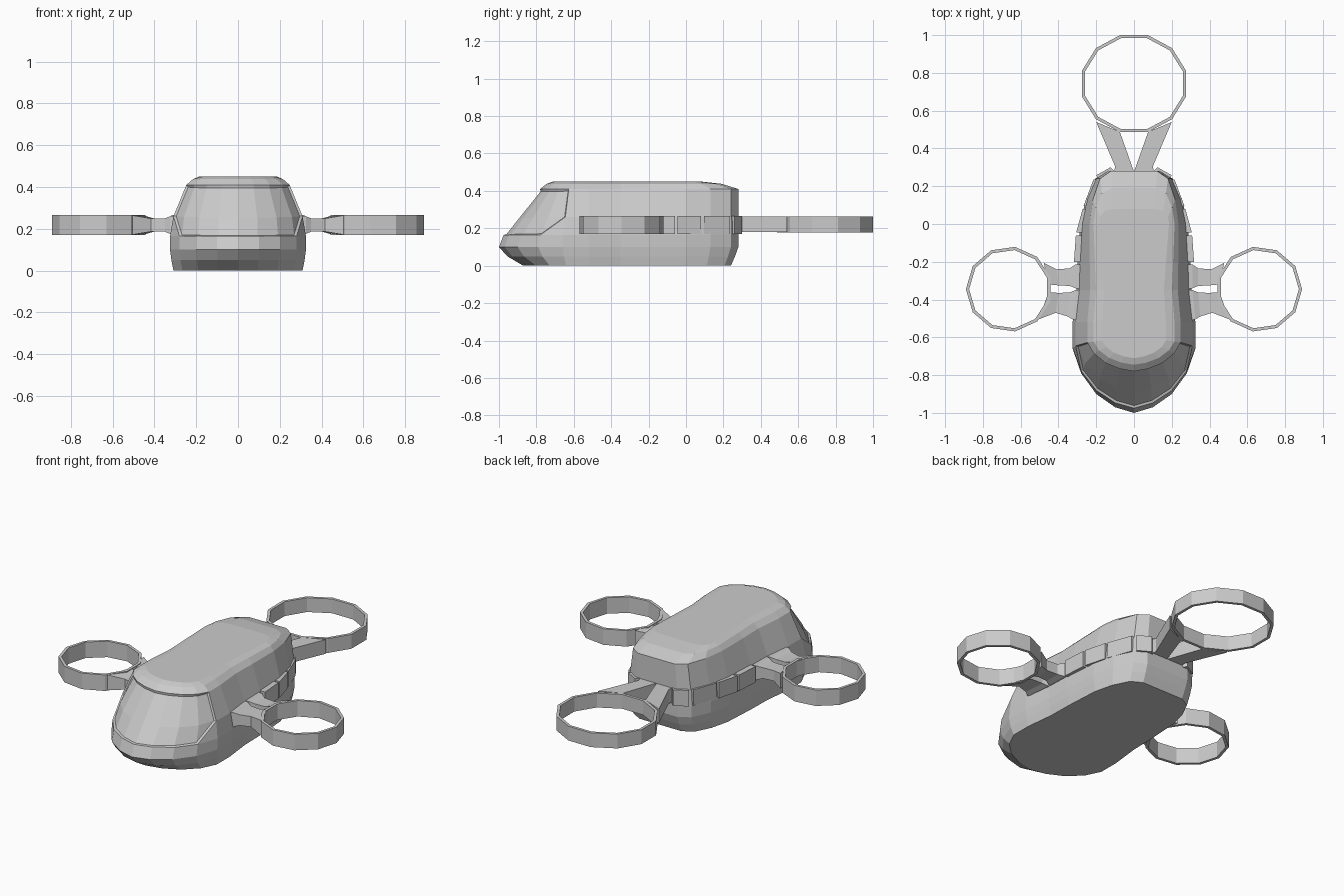
import bpy, bmesh
from math import cos, sin, pi

if "Cube" in bpy.data.objects:
    bpy.data.objects.remove(bpy.data.objects["Cube"])


def finish(bm, name, mirror=False):
    bmesh.ops.recalc_face_normals(bm, faces=bm.faces[:])
    me = bpy.data.meshes.new(name)
    bm.to_mesh(me)
    bm.free()
    ob = bpy.data.objects.new(name, me)
    bpy.context.collection.objects.link(ob)
    if mirror:
        m = ob.modifiers.new("mirror", 'MIRROR')
        m.merge_threshold = 0.0001
    return ob


def loft(bm, rings, closed=False):
    rows = [[bm.verts.new(p) for p in r] for r in rings]
    pairs = list(zip(rows, rows[1:])) + ([(rows[-1], rows[0])] if closed else [])
    for a, b in pairs:
        for i in range(len(a)):
            j = (i + 1) % len(a)
            bm.faces.new((a[i], a[j], b[j], b[i]))
    if not closed:
        bm.faces.new(rows[0])
        bm.faces.new(rows[-1])
    return rows


def duct(name, cx, cy, rx, ry, n, start, z0, z1, mirror=False, t=0.017):
    bm = bmesh.new()
    rings = [[(cx + (rx - d) * cos(start + 2 * pi * i / n),
               cy + (ry - d) * sin(start + 2 * pi * i / n), z) for i in range(n)]
             for d, z in ((0, z0), (0, z1), (t, z1), (t, z0))]
    loft(bm, rings, closed=True)
    finish(bm, name, mirror)


def arm(name, sections, zc):
    # each section: outer xy, inner xy, half height
    bm = bmesh.new()
    loft(bm, [[(a, b, zc - h), (a, b, zc + h), (c, d, zc + h), (c, d, zc - h)]
              for a, b, c, d, h in sections])
    finish(bm, name, True)


# body: one plan outline, rescaled at each height
outline = [(0, -1), (.1, -.97), (.2, -.9), (.28, -.79), (.325, -.66), (.325, -.52),
           (.305, -.35), (.3, -.2), (.285, 0), (.255, .13), (.205, .24), (.14, .28), (0, .28)]
# height, width factor, nose y, tail y
levels = [(0, .95, -.87, .24), (.05, .98, -.955, .262), (.1, 1, -1, .28),
          (.165, 1, -.975, .28), (.26, .95, -.9, .28), (.41, .76, -.78, .28),
          (.438, .66, -.745, .19), (.45, .52, -.71, .08)]


def ring(z, sx, nose, tail):
    half = []
    for x, y in outline:
        k = sx + (1 - sx) * .5 * min(1, max(0, (y + .3) / .55))
        if y < -.6:
            y = -.6 + (y + .6) * (nose + .6) / -.4
        elif y > 0:
            y *= tail / .28
        half.append((x * k, y, z))
    return half + [(-x, y, z) for x, y, z in half[-2:0:-1]]


bm = bmesh.new()
rows = loft(bm, [ring(*l) for l in levels])
bmesh.ops.recalc_face_normals(bm, faces=bm.faces[:])

# windscreen: recessed panel with slanted lower corners
low, mid, top = rows[3:6]
n = len(low)


def face_of(*vs):
    return next(f for f in bm.faces if all(v in f.verts for v in vs))


for a, b in ((3, 4), (n - 3, n - 4)):
    bmesh.utils.face_split(face_of(low[a], mid[b]), low[a], mid[b])
glass = []
for a in range(-4, 4):
    glass.append(face_of(mid[a], mid[a + 1], top[a]))
    if -4 < a < 3:
        glass.append(face_of(low[a], low[a + 1], mid[a]))
glass += [face_of(low[3], mid[3], mid[4]), face_of(low[n - 3], mid[n - 3], mid[n - 4])]
bmesh.ops.inset_region(bm, faces=glass, thickness=.01, depth=-.01)
finish(bm, "body")

# segmented bumper band along the rear sides
band = [(.318, -.2, .308, -.06), (.306, -.045, .272, .08),
        (.267, .095, .215, .235), (.2, .258, .125, .3)]
bm = bmesh.new()
for i, (x0, y0, x1, y1) in enumerate(band):
    dx, dy = (.05, .05) if i == 3 else (.06, 0)
    pts = [(x0, y0), (x1, y1), (x1 - dx, y1 - dy), (x0 - dx, y0 - dy)]
    loft(bm, [[(x, y, z) for x, y in pts] for z in (.17, .265)])
finish(bm, "bumper_band", True)

# ducts
duct("side_duct", .662, -.345, .228, .226, 11, 0, .17, .265, True)
duct("tail_duct", 0, .743, .285, .266, 12, pi / 12, .178, .263)

# side arms, thinner in the middle
arm("side_arm_rear", [(.25, -.21, .25, -.35, .045), (.31, -.215, .31, -.34, .042),
                      (.34, -.235, .34, -.328, .032), (.41, -.24, .4, -.325, .031),
                      (.478, -.205, .452, -.32, .046)], .218)
arm("side_arm_front", [(.25, -.52, .25, -.345, .045), (.325, -.505, .31, -.35, .042),
                       (.35, -.49, .34, -.362, .032), (.415, -.47, .4, -.365, .031),
                       (.505, -.505, .452, -.36, .046)], .218)

# V-shaped tail arms
arm("tail_arm", [(.11, .24, 0, .24, .042), (.1, .305, .003, .285, .042),
                 (.2, .54, .075, .488, .042)], .221)
